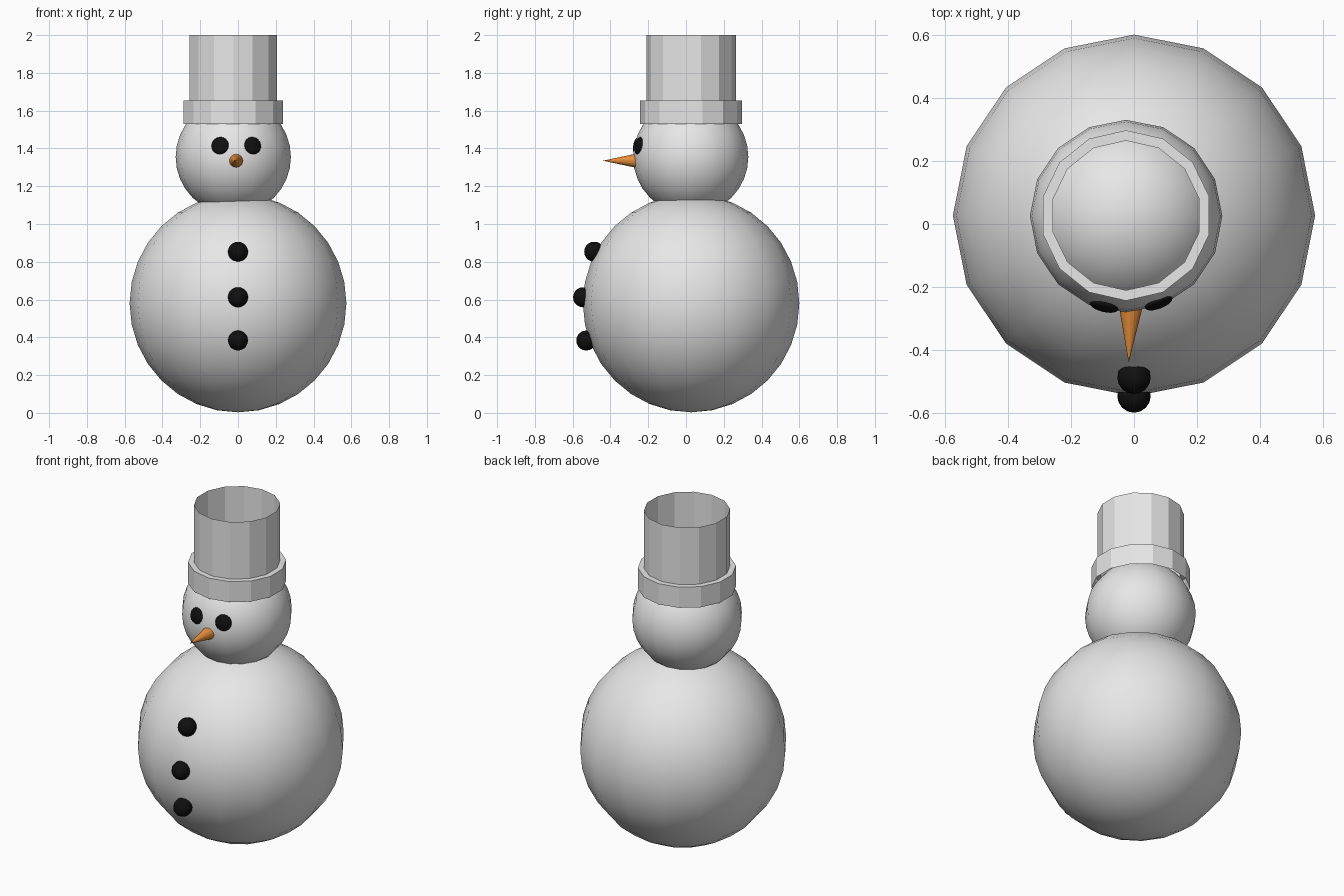
import bpy, bmesh, math
from mathutils import Matrix, Vector

if "Cube" in bpy.data.objects:
    bpy.data.objects.remove(bpy.data.objects["Cube"])


def material(name, rgb):
    m = bpy.data.materials.new(name)
    m.diffuse_color = (*rgb, 1)
    m.use_nodes = True
    m.node_tree.nodes["Principled BSDF"].inputs["Base Color"].default_value = m.diffuse_color
    return m


GREY = material("snow grey", (0.8, 0.8, 0.8))
BLACK = material("coal black", (0.005, 0.005, 0.005))
ORANGE = material("carrot orange", (0.8, 0.27, 0.04))


def finish(name, bm, mat, smooth):
    mesh = bpy.data.meshes.new(name)
    bm.to_mesh(mesh)
    bm.free()
    mesh.materials.append(mat)
    for p in mesh.polygons:
        p.use_smooth = smooth
    ob = bpy.data.objects.new(name, mesh)
    bpy.context.collection.objects.link(ob)
    return ob


def ball(name, loc, scale, mat, segs=16, rings=16, rot=Matrix()):
    bm = bmesh.new()
    bmesh.ops.create_uvsphere(
        bm, u_segments=segs, v_segments=rings, radius=1,
        matrix=Matrix.Translation(loc) @ rot @ Matrix.Diagonal((*scale, 1)))
    return finish(name, bm, mat, True)


# Snow balls
HEAD = Vector((-0.025, 0.025, 1.355))
ball("body", (0, 0.027, 0.58), (0.574, 0.573, 0.577), GREY)
ball("head", HEAD, (0.305, 0.305, 0.305), GREY)

# Coal buttons
for i, (y, z) in enumerate([(-0.486, 0.853), (-0.545, 0.612), (-0.528, 0.383)]):
    ball(f"button_{i + 1}", (0, y, z), (0.053, 0.053, 0.053), BLACK, 16, 10)

# Coal eyes, flattened against the head
for side, x in (("left", -0.095), ("right", 0.078)):
    dx, dz = x - HEAD.x, 1.415 - HEAD.z
    n = Vector((dx, -math.sqrt(0.300 ** 2 - dx ** 2 - dz ** 2), dz))
    ball(f"{side}_eye", HEAD + n, (0.047, 0.047, 0.016), BLACK, 16, 8,
         n.to_track_quat('Z', 'Y').to_matrix().to_4x4())

# Carrot nose
bm = bmesh.new()
base, tip = Vector((-0.010, -0.255, 1.335)), Vector((-0.017, -0.44, 1.335))
axis = tip - base
bmesh.ops.create_cone(
    bm, cap_ends=True, segments=16, radius1=0.039, radius2=0.0, depth=axis.length,
    matrix=Matrix.Translation((base + tip) / 2)
    @ axis.to_track_quat('Z', 'Y').to_matrix().to_4x4())
finish("nose", bm, ORANGE, False)

# Open hat: stepped profile spun around the head's axis
bm = bmesh.new()
SIDES = 14
rings = []
for r, z in [(0.27, 1.53), (0.27, 1.655), (0.237, 1.655), (0.237, 2.0)]:
    rings.append([bm.verts.new((HEAD.x + r * math.sin(2 * math.pi * k / SIDES),
                                0.027 - r * math.cos(2 * math.pi * k / SIDES), z))
                  for k in range(SIDES)])
for a, b in zip(rings, rings[1:]):
    for k in range(SIDES):
        j = (k + 1) % SIDES
        bm.faces.new((a[k], a[j], b[j], b[k]))
finish("hat", bm, GREY, False)
